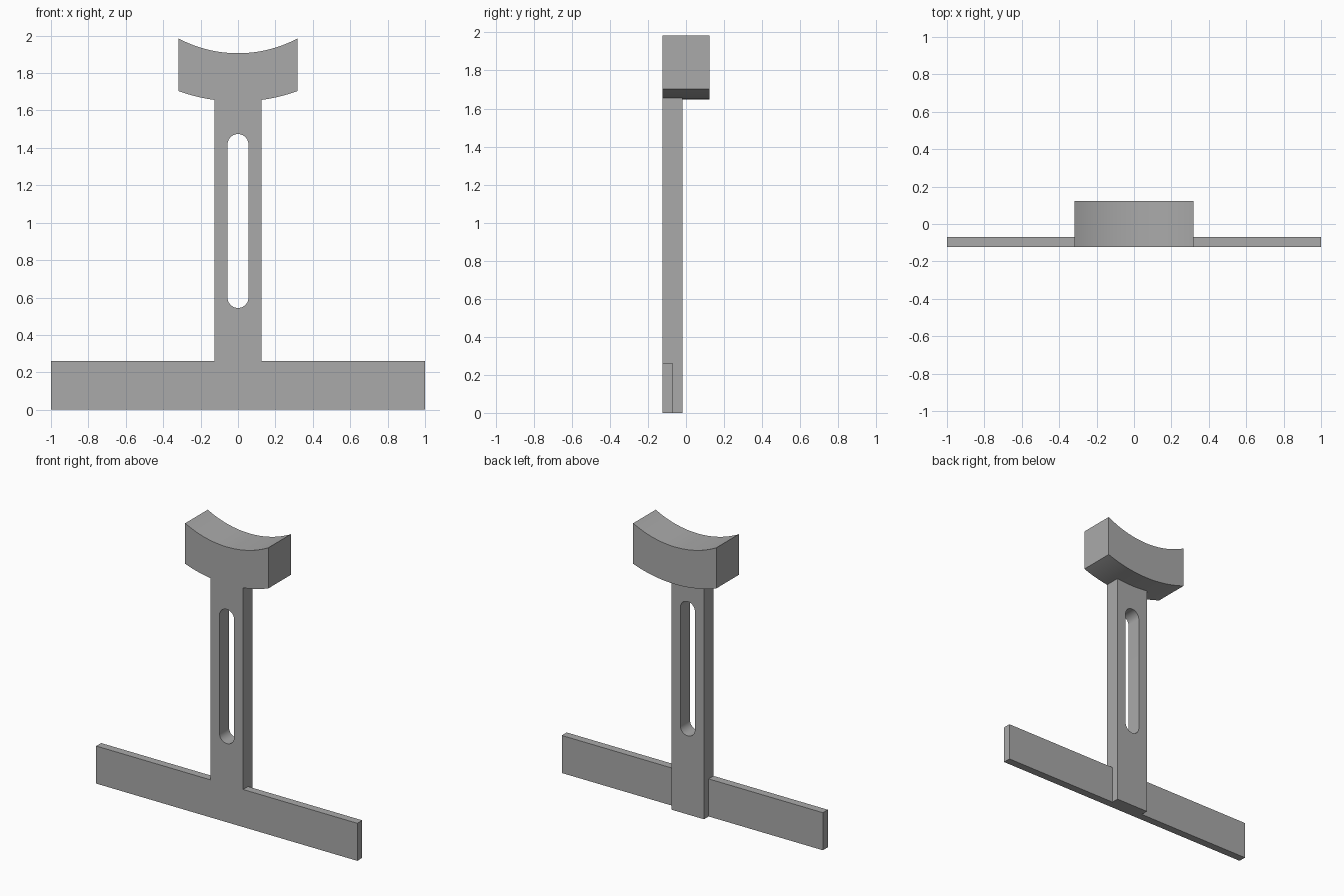
import bpy, bmesh, math

cube = bpy.data.objects.get("Cube")
if cube:
    bpy.data.objects.remove(cube, do_unlink=True)

grey = bpy.data.materials.new("mid grey")
grey.use_nodes = True
colour = (0.4, 0.4, 0.4, 1)
grey.diffuse_color = colour
grey.node_tree.nodes["Principled BSDF"].inputs["Base Color"].default_value = colour

FRONT, BACK = -0.123, 0.123


def arc(cx, cz, r, start, end, steps):
    """Points in the xz plane, angles in radians."""
    angles = [start + (end - start) * i / steps for i in range(steps + 1)]
    return [(cx + r * math.cos(a), cz + r * math.sin(a)) for a in angles]


def rect(half_width, z0, z1):
    return [(-half_width, z0), (half_width, z0), (half_width, z1), (-half_width, z1)]


def extrude(name, profile, y0, y1):
    """Solid made by sweeping an xz profile from y0 to y1."""
    bm = bmesh.new()
    face = bm.faces.new([bm.verts.new((x, y0, z)) for x, z in profile])
    swept = bmesh.ops.extrude_face_region(bm, geom=[face])["geom"]
    verts = [v for v in swept if isinstance(v, bmesh.types.BMVert)]
    bmesh.ops.translate(bm, vec=(0, y1 - y0, 0), verts=verts)
    bmesh.ops.recalc_face_normals(bm, faces=bm.faces)
    mesh = bpy.data.meshes.new(name)
    bm.to_mesh(mesh)
    bm.free()
    mesh.materials.append(grey)
    obj = bpy.data.objects.new(name, mesh)
    bpy.context.collection.objects.link(obj)
    return obj


def combine(target, other, operation):
    """Apply a boolean and remove the other solid."""
    bpy.context.view_layer.objects.active = target
    mod = target.modifiers.new(operation, "BOOLEAN")
    mod.operation, mod.solver, mod.object = operation, "EXACT", other
    bpy.ops.object.modifier_apply(modifier=mod.name)
    bpy.data.objects.remove(other, do_unlink=True)


# Curved saddle: two concentric arcs joined by upright ends
half, cz, r_top, r_bottom = 0.318, 2.586, 0.68, 0.938
a_top, a_bottom = math.asin(half / r_top), math.asin(half / r_bottom)
down = -math.pi / 2
saddle = (arc(0, cz, r_bottom, down - a_bottom, down + a_bottom, 40)
          + arc(0, cz, r_top, down + a_top, down - a_top, 40))

# Parts of the stand
stand = extrude("slotted_stand", rect(0.125, 0, 1.75), FRONT, -0.018)
foot = extrude("foot_bar", rect(1, 0, 0.26), FRONT, -0.069)
cradle = extrude("cradle", saddle, FRONT, BACK)
slot = extrude("slot_cutter", arc(0, 1.418, 0.056, 0, math.pi, 20)
               + arc(0, 0.6, 0.056, math.pi, 2 * math.pi, 20), -0.3, 0.3)
slot.hide_render = True

combine(stand, slot, "DIFFERENCE")
combine(stand, foot, "UNION")
combine(stand, cradle, "UNION")

# Smooth the curves, keep the edges sharp
bpy.ops.object.select_all(action="DESELECT")
stand.select_set(True)
bpy.context.view_layer.objects.active = stand
bpy.ops.object.shade_smooth_by_angle(angle=math.radians(30))
